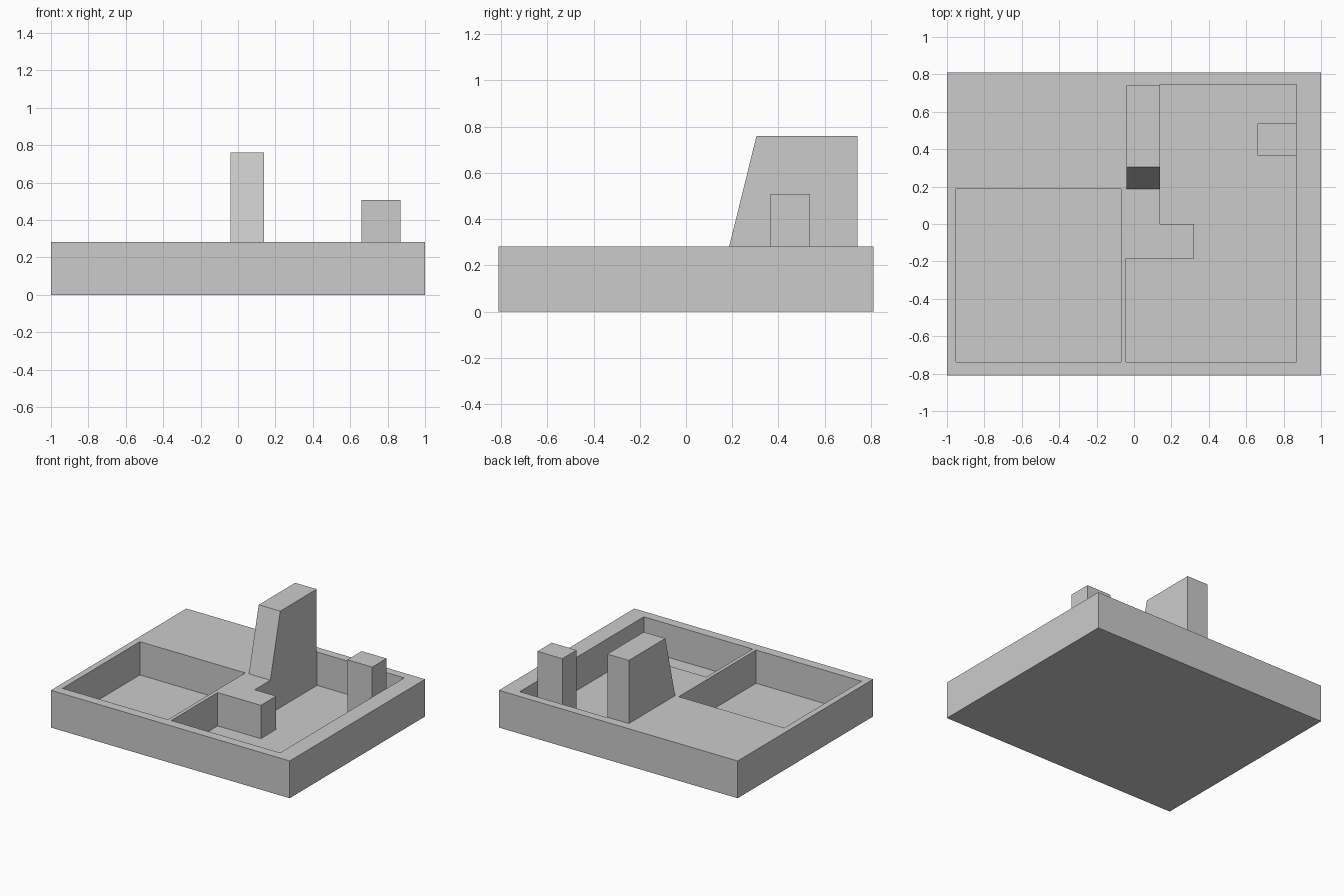
import bpy
import bmesh

cube = bpy.data.objects.get("Cube")
if cube:
    bpy.data.objects.remove(cube, do_unlink=True)

grey = bpy.data.materials.new("light grey")
grey.use_nodes = True
grey.diffuse_color = (0.6, 0.6, 0.6, 1)
grey.node_tree.nodes["Principled BSDF"].inputs["Base Color"].default_value = grey.diffuse_color

FLOOR, RIM = 0.03, 0.282


def prism(name, outline, offset):
    """Extrude a closed 3D outline along an offset vector."""
    bm = bmesh.new()
    face = bm.faces.new([bm.verts.new(p) for p in outline])
    top = bmesh.ops.extrude_face_region(bm, geom=[face])
    moved = [g for g in top["geom"] if isinstance(g, bmesh.types.BMVert)]
    bmesh.ops.translate(bm, verts=moved, vec=offset)
    bmesh.ops.recalc_face_normals(bm, faces=bm.faces)
    mesh = bpy.data.meshes.new(name)
    bm.to_mesh(mesh)
    bm.free()
    mesh.materials.append(grey)
    obj = bpy.data.objects.new(name, mesh)
    bpy.context.collection.objects.link(obj)
    return obj


def upright(name, plan, bottom, top):
    return prism(name, [(x, y, bottom) for x, y in plan], (0, 0, top - bottom))


def rectangle(x0, x1, y0, y1):
    return [(x0, y0), (x1, y0), (x1, y1), (x0, y1)]


# Tray block with two pockets sunk into its top
tray = upright("tray", rectangle(-1, 1, -0.81, 0.81), 0, RIM)
pockets = {
    "square_pocket": rectangle(-0.953, -0.07, -0.738, 0.187),
    "stepped_pocket": [(-0.042, -0.738), (0.87, -0.738), (0.87, 0.746), (0.14, 0.746),
                       (0.14, 0), (0.32, 0), (0.32, -0.184), (-0.042, -0.184)],
}
bpy.context.view_layer.objects.active = tray
for name, plan in pockets.items():
    cutter = upright(name, plan, FLOOR, RIM + 0.2)
    cutter.hide_render = True
    cut = tray.modifiers.new(name, "BOOLEAN")
    cut.operation, cut.solver, cut.object = "DIFFERENCE", "EXACT", cutter
    bpy.ops.object.modifier_apply(modifier=cut.name)
    bpy.data.objects.remove(cutter, do_unlink=True)

# Tall fin with a sloping front, standing on the tray top
prism("sloped_fin", [(-0.04, 0.187, RIM), (-0.04, 0.741, RIM),
                     (-0.04, 0.741, 0.76), (-0.04, 0.305, 0.76)], (0.18, 0, 0))

# Square post standing on the pocket floor against the side wall
upright("post", rectangle(0.66, 0.868, 0.366, 0.537), FLOOR, 0.508)
